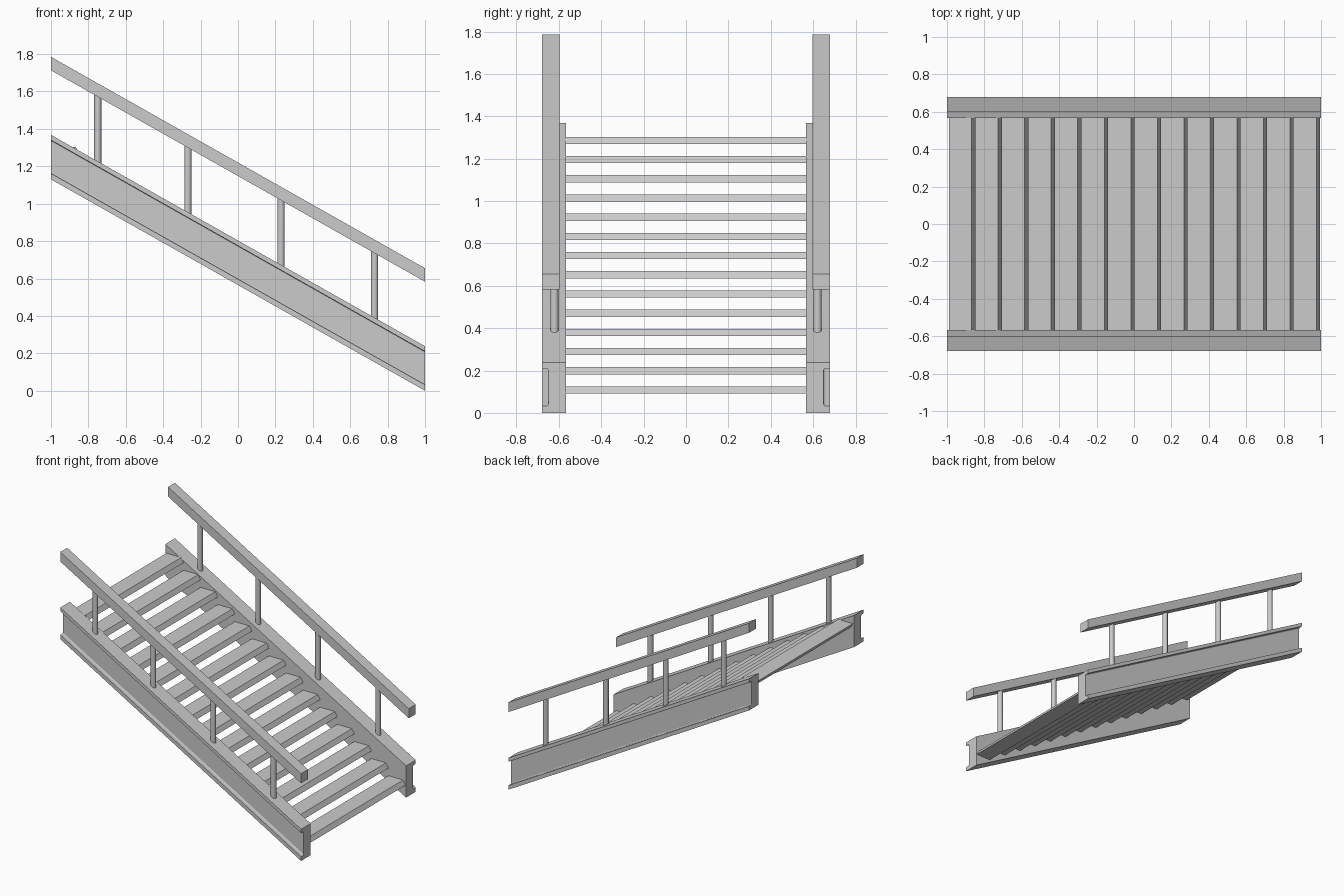
import bpy, bmesh, math

if "Cube" in bpy.data.objects:
    bpy.data.objects.remove(bpy.data.objects["Cube"])

SLOPE = -0.565  # fall of the stair per unit of x


def prism(name, ring_a, ring_b):
    """Closed solid between two matching outlines."""
    bm = bmesh.new()
    a = [bm.verts.new(p) for p in ring_a]
    b = [bm.verts.new(p) for p in ring_b]
    n = len(a)
    bm.faces.new(a)
    bm.faces.new(b[::-1])
    for i in range(n):
        bm.faces.new((a[i], b[i], b[(i + 1) % n], a[(i + 1) % n]))
    bmesh.ops.recalc_face_normals(bm, faces=bm.faces)
    me = bpy.data.meshes.new(name)
    bm.to_mesh(me)
    bm.free()
    ob = bpy.data.objects.new(name, me)
    bpy.context.collection.objects.link(ob)
    return ob


def sloped_beam(name, profile):
    """Sweep a (y, z) profile down the slope with vertical end cuts."""
    return prism(name,
                 [(-1, y, z - 2 * SLOPE) for y, z in profile],
                 [(1, y, z) for y, z in profile])


def mirror_y(ob):
    m = ob.modifiers.new("both_sides", 'MIRROR')
    m.use_axis = (False, True, False)


# Stringer: channel with its groove facing outward, rounded groove corners
def corner(cz, start):
    return [(0.658 + 0.008 * math.cos(math.radians(start + t)),
             cz + 0.008 * math.sin(math.radians(start + t))) for t in (0, -30, -60, -90)]


profile = [(0.566, 0), (0.68, 0), (0.68, 0.032)]
profile += corner(0.040, 270)
profile += corner(0.202, 180)
profile += [(0.68, 0.21), (0.68, 0.238), (0.566, 0.238)]
mirror_y(sloped_beam("stringer", profile))

# Handrail
mirror_y(sloped_beam("handrail", [(0.598, 0.583), (0.68, 0.583), (0.68, 0.655), (0.598, 0.655)]))

# Round posts, ends sheared to meet the stringer and handrail
for i, x in enumerate((-0.75, -0.268, 0.23, 0.73)):
    rings = []
    for base in (0.235, 0.586):
        ring = []
        for k in range(20):
            t = math.tau * k / 20
            px = x + 0.019 * math.cos(t)
            ring.append((px, 0.621 + 0.019 * math.sin(t), base + SLOPE * (px - 1)))
        rings.append(ring)
    post = prism(f"post_{i + 1}", *rings)
    bpy.ops.object.select_all(action='DESELECT')
    post.select_set(True)
    bpy.context.view_layer.objects.active = post
    bpy.ops.object.shade_smooth_by_angle()
    mirror_y(post)

# Treads: thin boards with a raked front edge
for i in range(14):
    x, z = -0.99 + 0.1418 * i, 1.303 - 0.0906 * i
    outline = [(x, z), (x + 0.122, z), (x + 0.142, z - 0.034), (x + 0.02, z - 0.034)]
    prism(f"tread_{i + 1}",
          [(px, -0.568, pz) for px, pz in outline],
          [(px, 0.568, pz) for px, pz in outline])
